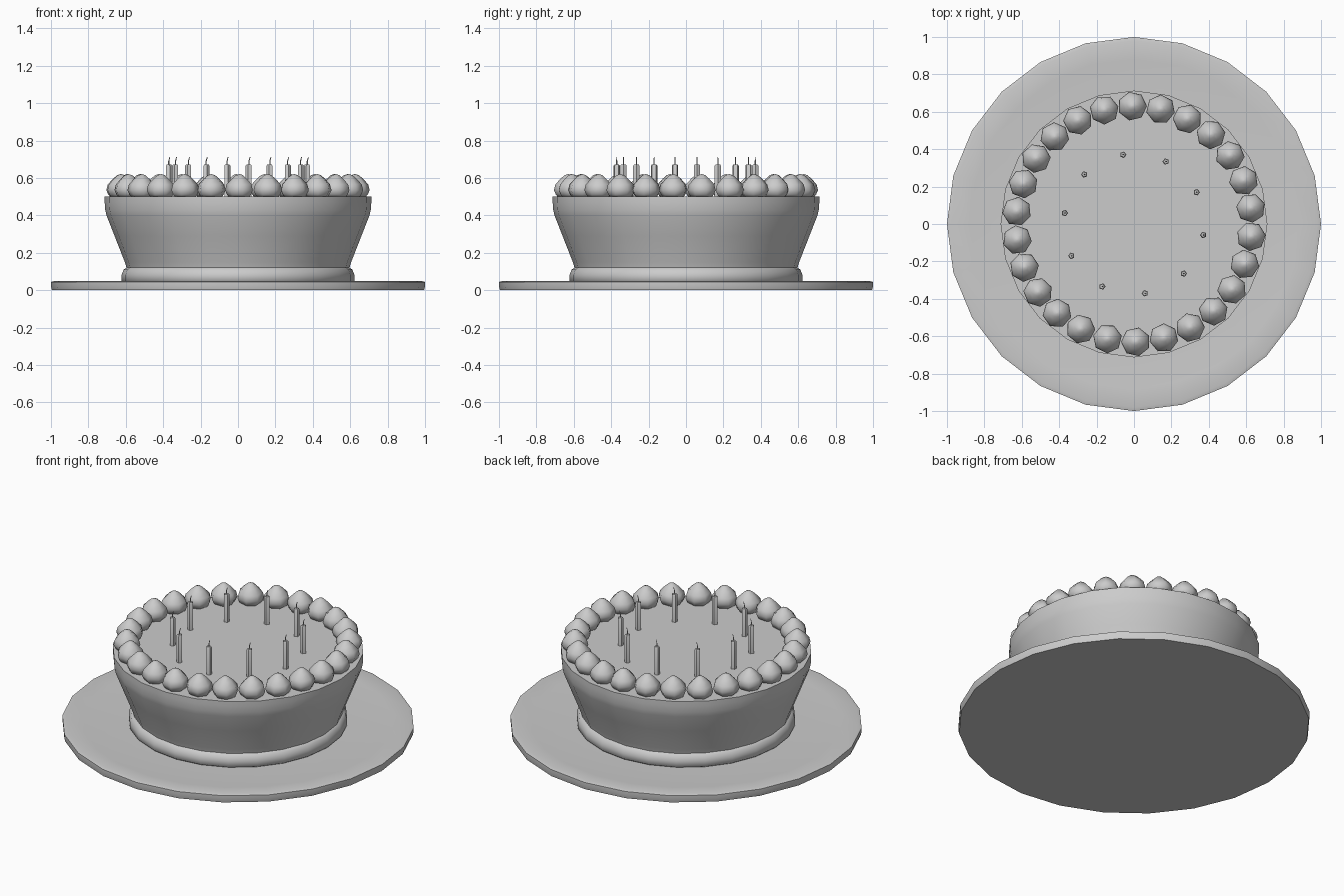
import bpy, bmesh
from math import sin, cos, pi, radians

if "Cube" in bpy.data.objects:
    bpy.data.objects.remove(bpy.data.objects["Cube"])


def lathe(name, profile, sides, loc=(0, 0, 0), turn=0.0, angle=40):
    """Spin (radius, z) points round z and cap both ends."""
    bm = bmesh.new()
    rings = []
    for r, z in profile:
        rings.append([bm.verts.new((r * cos(turn + 2 * pi * i / sides),
                                    r * sin(turn + 2 * pi * i / sides), z))
                      for i in range(sides)])
    for a, b in zip(rings, rings[1:]):
        for i in range(sides):
            j = (i + 1) % sides
            bm.faces.new((a[i], a[j], b[j], b[i]))
    bm.faces.new(rings[0][::-1])
    bm.faces.new(rings[-1])
    me = bpy.data.meshes.new(name)
    bm.to_mesh(me)
    bm.free()
    ob = bpy.data.objects.new(name, me)
    bpy.context.collection.objects.link(ob)
    ob.location = loc
    bpy.ops.object.select_all(action='DESELECT')
    ob.select_set(True)
    bpy.context.view_layer.objects.active = ob
    bpy.ops.object.shade_smooth_by_angle(angle=radians(angle))
    return ob


def copy(src, name, loc, turn):
    ob = bpy.data.objects.new(name, src.data)
    bpy.context.collection.objects.link(ob)
    ob.location = loc
    ob.rotation_euler.z = turn
    return ob


# Plate with a very shallow dish
lathe("plate", [(0.995, 0), (1.0, 0.02), (1.0, 0.044), (0.98, 0.05),
                (0.88, 0.041), (0.5, 0.04)], 24)

# Flared cake body with flat top
lathe("cake", [(0.58, 0.04), (0.59, 0.10), (0.605, 0.15), (0.66, 0.29),
               (0.703, 0.40), (0.71, 0.43), (0.713, 0.47), (0.713, 0.50)], 24)

# Rounded icing band round the foot
lathe("base_icing", [(0.61, 0.04), (0.622, 0.05), (0.622, 0.083),
                     (0.612, 0.11), (0.59, 0.125)], 24, angle=60)

# Icing dollops round the top edge
dollop = None
for k in range(26):
    a = radians(90.8) - 2 * pi * k / 26
    loc = (0.63 * cos(a), 0.63 * sin(a), 0.5)
    if dollop is None:
        dollop = lathe("dollop_0", [(0.058, 0.0), (0.068, 0.012), (0.078, 0.035), (0.070, 0.066),
                                    (0.042, 0.096), (0.020, 0.115), (0.004, 0.120)],
                       7, loc, angle=60)
    else:
        copy(dollop, f"dollop_{k}", loc, a - radians(90.8))

# Ring of candles with slightly bent wicks
candle = wick = None
for k in range(10):
    a = radians(99) - 2 * pi * k / 10
    loc = (0.375 * cos(a), 0.375 * sin(a), 0.49)
    turn = a - radians(99)
    if candle is None:
        candle = lathe("candle_0", [(0.018, 0), (0.018, 0.175), (0.013, 0.182)], 5, loc)
        wick = lathe("wick_0", [(0.003, 0.178), (0.003, 0.20), (0.002, 0.222)], 4, loc)
        for v in wick.data.vertices:
            if v.co.z > 0.21:
                v.co.x += 0.006
    else:
        copy(candle, f"candle_{k}", loc, turn)
        copy(wick, f"wick_{k}", loc, 0)
